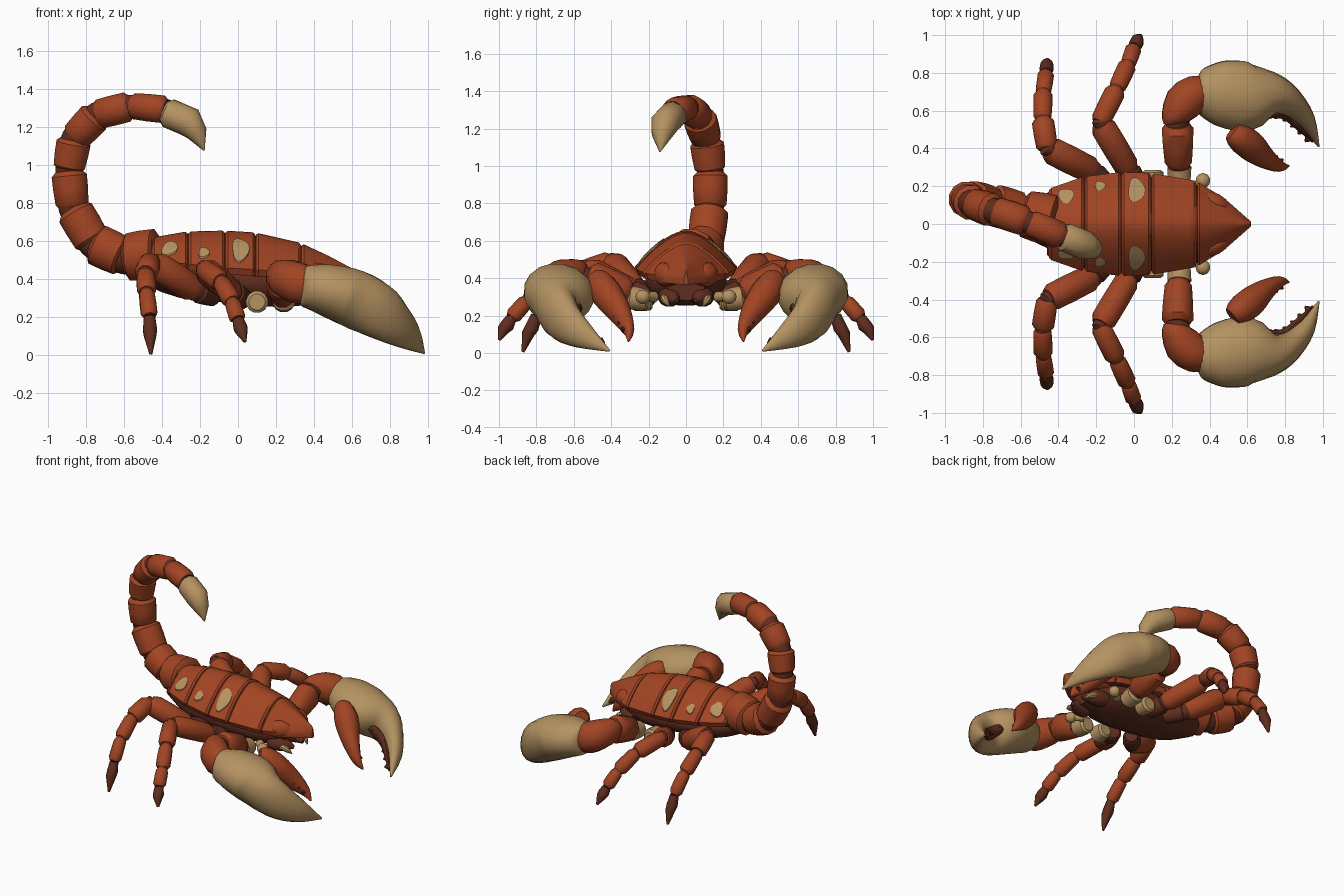
import bpy, bmesh, math
from mathutils import Vector

if "Cube" in bpy.data.objects:
    bpy.data.objects.remove(bpy.data.objects["Cube"])


def material(name, rgb):
    m = bpy.data.materials.new(name)
    m.diffuse_color = (*rgb, 1)
    m.use_nodes = True
    m.node_tree.nodes["Principled BSDF"].inputs["Base Color"].default_value = m.diffuse_color
    return m


RUST = material("rust_shell", (0.36, 0.058, 0.017))
TAN = material("tan_horn", (0.46, 0.29, 0.12))
MAROON = material("dark_maroon", (0.115, 0.026, 0.014))


def skin(name, rings, mat, angle=40):
    """Closed surface through rings of equal length."""
    bm = bmesh.new()
    vr = [[bm.verts.new(p) for p in r] for r in rings]
    n = len(vr[0])
    for a, b in zip(vr, vr[1:]):
        for i in range(n):
            bm.faces.new((a[i], a[(i + 1) % n], b[(i + 1) % n], b[i]))
    bm.faces.new(vr[0])
    bm.faces.new(vr[-1])
    bmesh.ops.recalc_face_normals(bm, faces=bm.faces)
    me = bpy.data.meshes.new(name)
    bm.to_mesh(me)
    bm.free()
    me.materials.append(mat)
    me.shade_smooth()
    me.set_sharp_from_angle(angle=math.radians(angle))
    ob = bpy.data.objects.new(name, me)
    bpy.context.collection.objects.link(ob)
    return ob


def loft(name, secs, mat, s=1, k=1, sides=12, ref=(0, 0, 1)):
    """Tube through (x, y, z, radius along ref, side radius); k curve steps; s=-1 mirrors in y."""
    pts = []
    for i in range(len(secs) - 1):
        p = [secs[max(0, min(len(secs) - 1, i + j))] for j in (-1, 0, 1, 2)]
        for q in range(k):
            t = q / k
            pts.append([0.5 * (2 * b + (c - a) * t + (2 * a - 5 * b + 4 * c - d) * t * t
                               + (3 * b - a - 3 * c + d) * t ** 3) if k > 1 else b
                        for a, b, c, d in zip(*p)])
    pts.append(list(secs[-1]))
    c = [Vector(p[:3]) for p in pts]
    rings = []
    for i, p in enumerate(pts):
        t = (c[min(i + 1, len(c) - 1)] - c[max(i - 1, 0)]).normalized()
        u = Vector(ref)
        u = (u - t * u.dot(t)).normalized()
        v = t.cross(u)
        ring = []
        for j in range(sides):
            a = 2 * math.pi * (j + 0.5) / sides
            w = c[i] + u * math.cos(a) * max(p[3], 0.002) + v * math.sin(a) * max(p[4], 0.002)
            ring.append((w.x, w.y * s, w.z))
        rings.append(ring)
    return skin(name, rings, mat)


def segment(name, a, b, ra, rb, mat, s=1, ref=(0, 0, 1), flat=1.0):
    """One armoured limb segment with bevelled, slightly flared ends."""
    a, b = Vector(a), Vector(b)
    secs = []
    for t, f in ((-0.02, 0.7), (0.1, 0.95), (0.5, 1.03), (0.84, 1.06), (0.97, 0.78)):
        r = (ra + (rb - ra) * t) * f
        secs.append((*a.lerp(b, t), r * flat, r))
    return loft(name, secs, mat, s, ref=ref)


# ---- body shell: x, half width, top height, rim height ----
SHELL = [(-.47, .18, .615, .50), (-.27, .25, .65, .48), (-.07, .275, .655, .46), (.09, .27, .645, .45),
         (.33, .228, .59, .43), (.48, .135, .52, .41), (.62, .012, .445, .40)]


def shell_at(x):
    for a, b in zip(SHELL, SHELL[1:]):
        if x <= b[0]:
            t = (x - a[0]) / (b[0] - a[0])
            return [p + (q - p) * t for p, q in zip(a, b)][1:]
    return SHELL[-1][1:]


def shell_z(x, y):
    w, top, base = shell_at(x)
    return base + (top - base) * (1 - abs(y / w) ** 1.7)


def shell_ring(x, f=1.0):
    w, top, base = shell_at(x)
    ring = [(x, w * f * u / 10, base + (top - base) * (1 - abs(u / 10) ** 1.7) - (1 - f) * 0.2)
            for u in range(-10, 11)]
    return ring + [(x, w * f * 0.93, base - 0.035), (x, -w * f * 0.93, base - 0.035)]


def plate(name, x0, x1, mat, f=1.0):
    n = 8
    rings = [shell_ring(x0, f * 0.95)]
    rings += [shell_ring(x0 + 0.012 + (x1 - x0 - 0.024) * i / n, f) for i in range(n + 1)]
    rings.append(shell_ring(x1, f * 0.95))
    skin(name, rings, mat, 35)


plate("shell_core", -.46, .36, MAROON, 0.94)
for i, (x0, x1) in enumerate(((-.45, -.265), (-.26, -.07), (-.065, .09), (.095, .33))):
    plate(f"back_plate_{i + 1}", x0, x1, RUST)
plate("head_shield", .335, .62, RUST)
loft("belly", [(-.52, 0, .45, .06, .1), (-.3, 0, .41, .11, .19), (0, 0, .39, .12, .22),
               (.25, 0, .37, .12, .19), (.45, 0, .36, .08, .1)], MAROON, k=3, sides=16)

# ---- tail ----
TAIL = [(-.42, .015, .53, .15), (-.60, .06, .515, .115), (-.76, .105, .59, .105), (-.87, .13, .775, .095),
        (-.89, .13, .975, .09), (-.86, .11, 1.14, .088), (-.74, .07, 1.265, .085),
        (-.56, .01, 1.31, .075), (-.37, -.07, 1.29, .07)]
loft("tail_core", [(x, y, z, r * .8, r * .8) for x, y, z, r in TAIL], MAROON, k=3, ref=(0, 1, 0))
for i, (a, b) in enumerate(zip(TAIL, TAIL[1:])):
    segment(f"tail_segment_{i + 1}", a[:3], b[:3], a[3], b[3], RUST, ref=(0, 1, 0))
loft("stinger", [(-.385, -.065, 1.28, .06, .06), (-.365, -.07, 1.272, .078, .078),
                 (-.255, -.115, 1.225, .078, .08), (-.215, -.13, 1.165, .056, .055),
                 (-.178, -.14, 1.075, .003, .003)], TAN, ref=(0, 1, 0), sides=10)

# ---- limbs: joint x, y, z, radius ----
LEGS = {
    "rear_leg": [(-.12, .17, .31, .06), (-.22, .28, .34, .078), (-.46, .40, .49, .062), (-.485, .56, .43, .052),
                 (-.48, .70, .33, .045), (-.465, .80, .2, .038)],
    "middle_leg": [(.03, .18, .29, .06), (-.03, .29, .33, .073), (-.18, .54, .455, .058), (-.09, .72, .385, .05),
                   (-.03, .85, .28, .044), (0, .935, .185, .038)],
}
FEET = {"rear_leg": (-.458, .872, .005), "middle_leg": (.037, .998, .07)}

for s, side in ((1, "left"), (-1, "right")):
    for leg, j in LEGS.items():
        loft(f"{side}_{leg}_core", [(x, y, z, r * .75, r * .75) for x, y, z, r in j], MAROON, s)
        for i, (a, b) in enumerate(zip(j, j[1:])):
            segment(f"{side}_{leg}_{i + 1}", a[:3], b[:3], a[3], (a[3] + b[3]) / 2 if i else a[3],
                    RUST if i else MAROON, s)
        x, y, z, r = j[-1]
        f = FEET[leg]
        loft(f"{side}_{leg}_foot", [(x, y, z, r * .8, r * .8),
                                    ((2 * x + f[0]) / 3, (2 * y + f[1]) / 3, (2 * z + f[2]) / 3, r, r),
                                    ((x + f[0]) / 2, (y + f[1]) / 2 + .008, (z + f[2]) / 2, r * .9, r * .9),
                                    (*f, .008, .008)], MAROON, s)

    # claw arm
    segment(f"{side}_arm_hip", (.24, .2, .28), (.24, .32, .3), .062, .062, TAN, s)
    segment(f"{side}_front_hip", (.1, .18, .28), (.1, .29, .28), .058, .055, TAN, s)
    loft(f"{side}_arm_core", [(.24, .3, .31, .06, .06), (.225, .52, .4, .06, .06),
                              (.26, .63, .4, .07, .07)], MAROON, s)
    segment(f"{side}_upper_arm", (.235, .31, .32), (.23, .535, .405), .078, .082, RUST, s, flat=1.15)
    loft(f"{side}_elbow", [(.205, .535, .415, .055, .05), (.21, .56, .415, .085, .07), (.26, .64, .4, .105, .105),
                           (.325, .69, .375, .11, .1), (.38, .7, .36, .09, .08)], RUST, s, k=2)
    # claw hand and fingers
    loft(f"{side}_claw", [(.335, .712, .367, .085, .07), (.35, .71, .365, .108, .115),
                          (.41, .70, .355, .125, .155), (.48, .69, .34, .14, .18),
                          (.6, .675, .3, .155, .185), (.72, .69, .24, .148, .118), (.82, .648, .17, .12, .08),
                          (.91, .552, .095, .075, .05), (.978, .41, .012, .006, .005)], TAN, s, k=3, sides=16)
    loft(f"{side}_claw_thumb", [(.52, .49, .39, .05, .05), (.55, .465, .375, .075, .07),
                                (.61, .42, .31, .085, .082), (.69, .352, .21, .068, .058),
                                (.77, .306, .12, .038, .03), (.82, .308, .062, .005, .005)], RUST, s, k=3)
    edges = {"claw": [(.68, .575, .26), (.79, .582, .17), (.87, .518, .11), (.945, .437, .04)],
             "thumb": [(.61, .485, .33), (.67, .41, .25), (.72, .355, .18), (.78, .315, .11)]}
    for nm, e in edges.items():
        loft(f"{side}_{nm}_gum", [(*p, r, r * .6) for p, r in zip(e, (.03, .045, .035, .01))], MAROON, s, k=3)
        d = Vector((-.02, -.022, -.004)) if nm == "claw" else Vector((.026, .018, 0))
        for i, (a, b) in enumerate(zip(e, e[1:])):
            for t in (.25, .75):
                p = Vector(a).lerp(Vector(b), t)
                loft(f"{side}_{nm}_tooth_{2 * i + int(t > .5) + 1}",
                     [(*p, .028, .028), (*(p + d), .004, .004)], MAROON, s, sides=6)

    # face: brows, jaws, fangs, feeler knobs
    loft(f"{side}_brow", [(.34, .13, .41, .04, .04), (.40, .115, .42, .066, .06), (.46, .09, .41, .058, .05),
                          (.525, .05, .375, .01, .01)], RUST, s, k=2)
    loft(f"{side}_lower_jaw", [(.34, .09, .3, .05, .06), (.42, .085, .3, .055, .06),
                               (.5, .05, .28, .012, .012)], MAROON, s, k=2)
    loft(f"{side}_fang", [(.42, .11, .3, .025, .025), (.48, .11, .28, .02, .02),
                          (.51, .09, .25, .003, .003)], TAN, s, k=2, sides=8)
    loft(f"{side}_feeler_stalk", [(.3, .17, .3, .03, .03), (.36, .225, .3, .025, .025)], TAN, s)
    loft(f"{side}_feeler_knob", [(.365, .23 + .04 * math.sin(a), .3, .04 * math.cos(a), .04 * math.cos(a))
                                 for a in (-1.5, -1, -.5, 0, .5, 1, 1.5)], TAN, s)

    # spots lying on the back plates
    for i, (x, y, rx, ry) in enumerate(((-.36, .15, .042, .04), (-.18, .203, .028, .025), (.012, .18, .045, .064))):
        rings = []
        for f, up in ((1, 0), (1, .009), (.6, .009), (.2, .009)):
            ring = []
            for j in range(16):
                a = 2 * math.pi * j / 16
                wob = f * (1 + .1 * math.sin(3 * a + i))
                px, py = x + rx * wob * math.cos(a), y + ry * wob * math.sin(a)
                ring.append((px, py * s, shell_z(px, py) + up))
            rings.append(ring)
        skin(f"{side}_spot_{i + 1}", rings, TAN)
